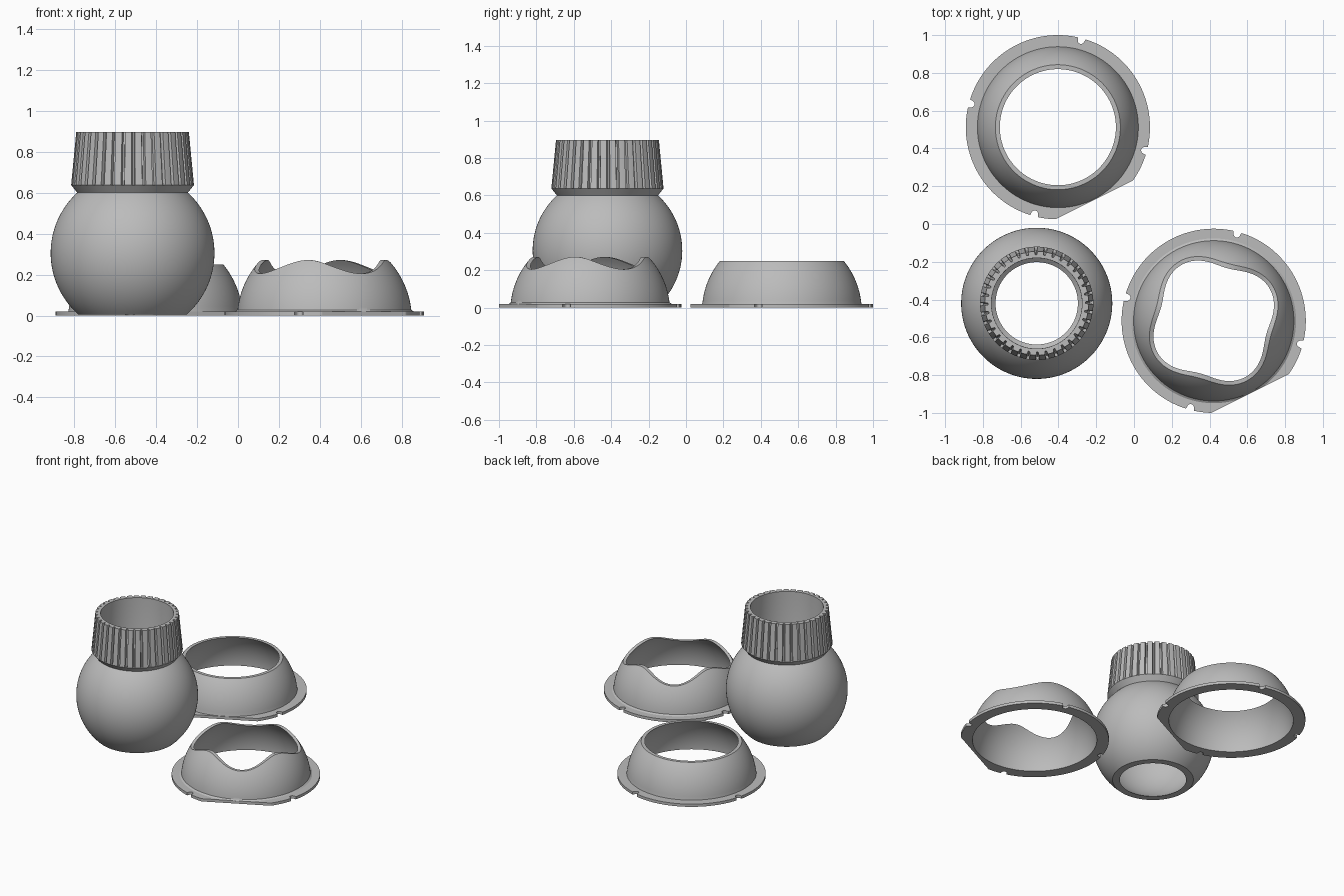
import bpy
import bmesh
from math import sin, cos, sqrt, radians, pi

cube = bpy.data.objects.get("Cube")
if cube:
    bpy.data.objects.remove(cube)

grey = bpy.data.materials.new("plain grey")
grey.use_nodes = True
colour = (0.5, 0.5, 0.5, 1)
grey.diffuse_color = colour
grey.node_tree.nodes["Principled BSDF"].inputs["Base Color"].default_value = colour


def lathe(name, section, steps, location):
    """Sweep a closed (radius, z) section, which may vary with the angle."""
    bm = bmesh.new()
    rings = []
    for i in range(steps):
        a = 2 * pi * i / steps
        rings.append([bm.verts.new((r * cos(a), r * sin(a), z)) for r, z in section(a, i)])
    count = len(rings[0])
    for i in range(steps):
        here, there = rings[i], rings[(i + 1) % steps]
        for j in range(count):
            k = (j + 1) % count
            bm.faces.new((here[j], there[j], there[k], here[k]))
    bmesh.ops.remove_doubles(bm, verts=bm.verts, dist=0.00005)
    bmesh.ops.recalc_face_normals(bm, faces=bm.faces)
    mesh = bpy.data.meshes.new(name)
    bm.to_mesh(mesh)
    bm.free()
    mesh.materials.append(grey)
    obj = bpy.data.objects.new(name, mesh)
    obj.location = location
    bpy.context.collection.objects.link(obj)
    bpy.ops.object.select_all(action="DESELECT")
    obj.select_set(True)
    bpy.context.view_layer.objects.active = obj
    bpy.ops.object.shade_smooth_by_angle(angle=radians(30))
    return obj


def arc(radius, centre_z, z0, z1, n):
    """Points on a sphere's side between two heights."""
    zs = [z0 + (z1 - z0) * i / n for i in range(n + 1)]
    return [(sqrt(radius ** 2 - (z - centre_z) ** 2), z) for z in zs]


# Hollow ball with a ribbed, tapering collar
RIBS, PER_RIB = 36, 12
shell = arc(0.40, 0.305, 0.006, 0.6, 40)
lining = arc(0.37, 0.305, 0.587, 0.006, 40)


def ball_section(angle, i):
    depth = 0.018 if i % PER_RIB < 3 else 0
    collar = [(0.30, 0.637), (0.30 - depth, 0.637), (0.275 - depth, 0.897)]
    bore = [(0.24, 0.897), (0.24, 0.59)]
    return shell + collar + bore + lining


lathe("ribbed_ball", ball_section, RIBS * PER_RIB, (-0.515, -0.42, 0))


# Flanged domes, with a straight cut and four notches in the flange
def flange_radius(angle):
    r = 0.4875
    toward_cut = cos(angle - radians(-63.4))
    if toward_cut > 0.5:
        r = min(r, 0.43 / toward_cut)
    offset = (angle - radians(75) + pi / 4) % (pi / 2) - pi / 4
    gap = 0.018 ** 2 - (0.475 * sin(offset)) ** 2
    if gap > 0:
        r = min(r, 0.475 * cos(offset) - sqrt(gap))
    return r


def dome(name, rim_height, foot, location):
    def section(angle, i):
        edge = flange_radius(angle)
        top = rim_height(angle)
        outside = arc(0.427, -0.02, 0.028, top, 14)
        inside = arc(0.409, -0.02, top, 0, 14)
        points = [(edge, 0), (edge, 0.02), (foot, 0.02)] + outside + inside
        return [(min(r, edge), z) for r, z in points]
    lathe(name, section, 720, location)


dome("plain_dome", lambda a: 0.25, 0.426, (-0.403, 0.5125, 0))
dome("wavy_dome", lambda a: 0.238 + 0.033 * cos(4 * (a - radians(75))), 0.436,
     (0.422, -0.5125, 0))
